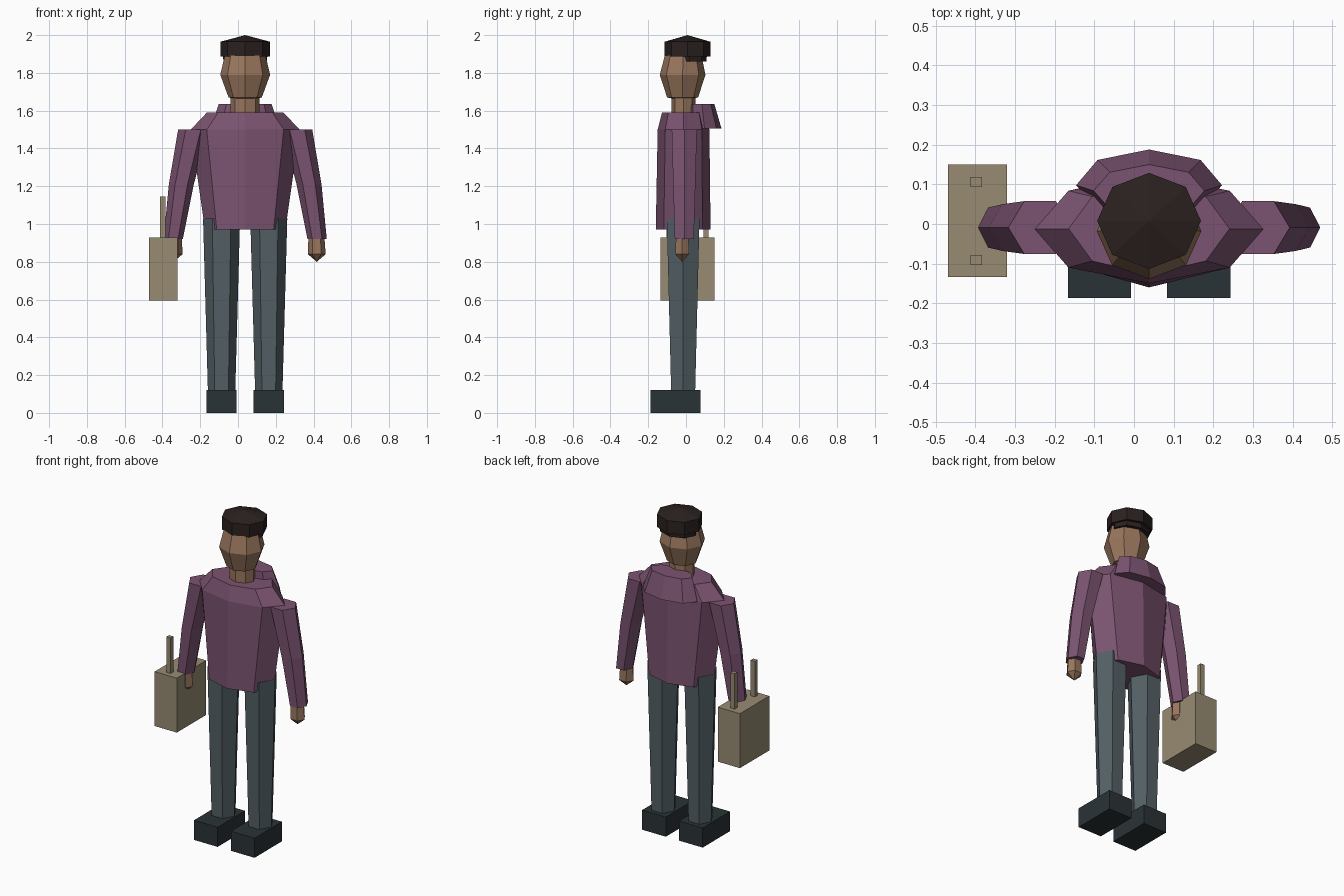
import bpy, bmesh
from math import sin, cos, pi

if "Cube" in bpy.data.objects:
    bpy.data.objects.remove(bpy.data.objects["Cube"])

CX = 0.038  # the body's own centre line; the bag pushes it off x = 0


def material(name, srgb):
    m = bpy.data.materials.new(name)
    m.diffuse_color = (*[(c / 255) ** 2.2 for c in srgb], 1)
    m.use_nodes = True
    m.node_tree.nodes["Principled BSDF"].inputs["Base Color"].default_value = m.diffuse_color
    return m


CLOTH = material("plum_cloth", (122, 84, 112))
TROUSER = material("slate_cloth", (84, 96, 101))
SKIN = material("skin", (151, 117, 93))
DARK = material("dark_brown", (46, 38, 36))
SHOE = material("shoe_grey", (46, 54, 57))
BAG = material("bag_tan", (150, 138, 114))


def finish(bm, name, mat):
    bmesh.ops.recalc_face_normals(bm, faces=bm.faces)
    me = bpy.data.meshes.new(name)
    bm.to_mesh(me)
    bm.free()
    me.materials.append(mat)
    ob = bpy.data.objects.new(name, me)
    bpy.context.collection.objects.link(ob)


def loft(name, mat, sides, rings):
    """Skin rings of (x, y, z, rx, ry); rx = 0 makes a pointed end."""
    bm = bmesh.new()
    prev = None
    for x, y, z, rx, ry in rings:
        n = sides if rx else 1
        cur = [bm.verts.new((x + rx * cos(2 * pi * i / sides),
                             y + ry * sin(2 * pi * i / sides), z)) for i in range(n)]
        if prev is None:
            if n > 1:
                bm.faces.new(cur)
        else:
            for i in range(sides):
                j = i + 1
                quad = [prev[i % len(prev)], prev[j % len(prev)], cur[j % n], cur[i % n]]
                bm.faces.new(list(dict.fromkeys(quad)))
        prev = cur
    if len(prev) > 1:
        bm.faces.new(prev)
    finish(bm, name, mat)


def box(name, mat, lo, hi):
    bm = bmesh.new()
    bmesh.ops.create_cube(bm, size=1)
    for v in bm.verts:
        v.co = [(a + b) / 2 + c * (b - a) for a, b, c in zip(lo, hi, v.co)]
    finish(bm, name, mat)


# Torso, hood, neck and head
loft("torso", CLOTH, 8, [(CX, -.015, .97, .213, .145), (CX, -.013, 1.50, .288, .137),
                         (CX, -.012, 1.59, .203, .115)])
loft("hood", CLOTH, 8, [(CX, .098, 1.505, .184, .09), (CX, .084, 1.635, .14, .066)])
loft("neck", SKIN, 8, [(CX, -.013, 1.56, .077, .064), (CX, -.013, 1.68, .077, .064)])
loft("head", SKIN, 8, [(CX, -.018, 1.652, 0, 0), (CX, -.018, 1.67, .088, .082),
                       (CX, -.018, 1.79, .132, .121), (CX, -.015, 1.90, .106, .095)])

# Cap with hair under it
loft("hair", DARK, 8, [(CX, .018, 1.86, .115, .09), (CX, .018, 1.90, .118, .093)])
loft("cap", DARK, 8, [(CX, .008, 1.888, .131, .121), (CX, .008, 1.965, .131, .121),
                      (CX, .008, 2.0, 0, 0)])

# Arms, hands, legs and shoes on both sides
for side, s in (("left", 1), ("right", -1)):
    loft(side + "_arm", CLOTH, 6, [(CX + s * .275, -.009, 1.50, .08, .077),
                                   (CX + s * .338, -.009, 1.21, .066, .068),
                                   (CX + s * .381, -.009, .92, .051, .058)])
    loft(side + "_hand", SKIN, 6, [(CX + s * .377, -.02, .94, .042, .038),
                                   (CX + s * .379, -.02, .84, .047, .042),
                                   (CX + s * .379, -.02, .80, 0, 0)])
    x = CX + s * .125
    loft(side + "_leg", TROUSER, 6, [(x, -.015, .10, .072, .073), (x, -.015, 1.03, .098, .10)])
    box(side + "_shoe", SHOE, (x - .08, -.187, 0), (x + .08, .077, .12))

# Bag with two upright handle posts
box("bag", BAG, (-.47, -.134, .595), (-.32, .15, .928))
for name, y in (("front_handle", -.091), ("back_handle", .106)):
    box(name, BAG, (-.412, y - .013, .92), (-.383, y + .013, 1.145))
